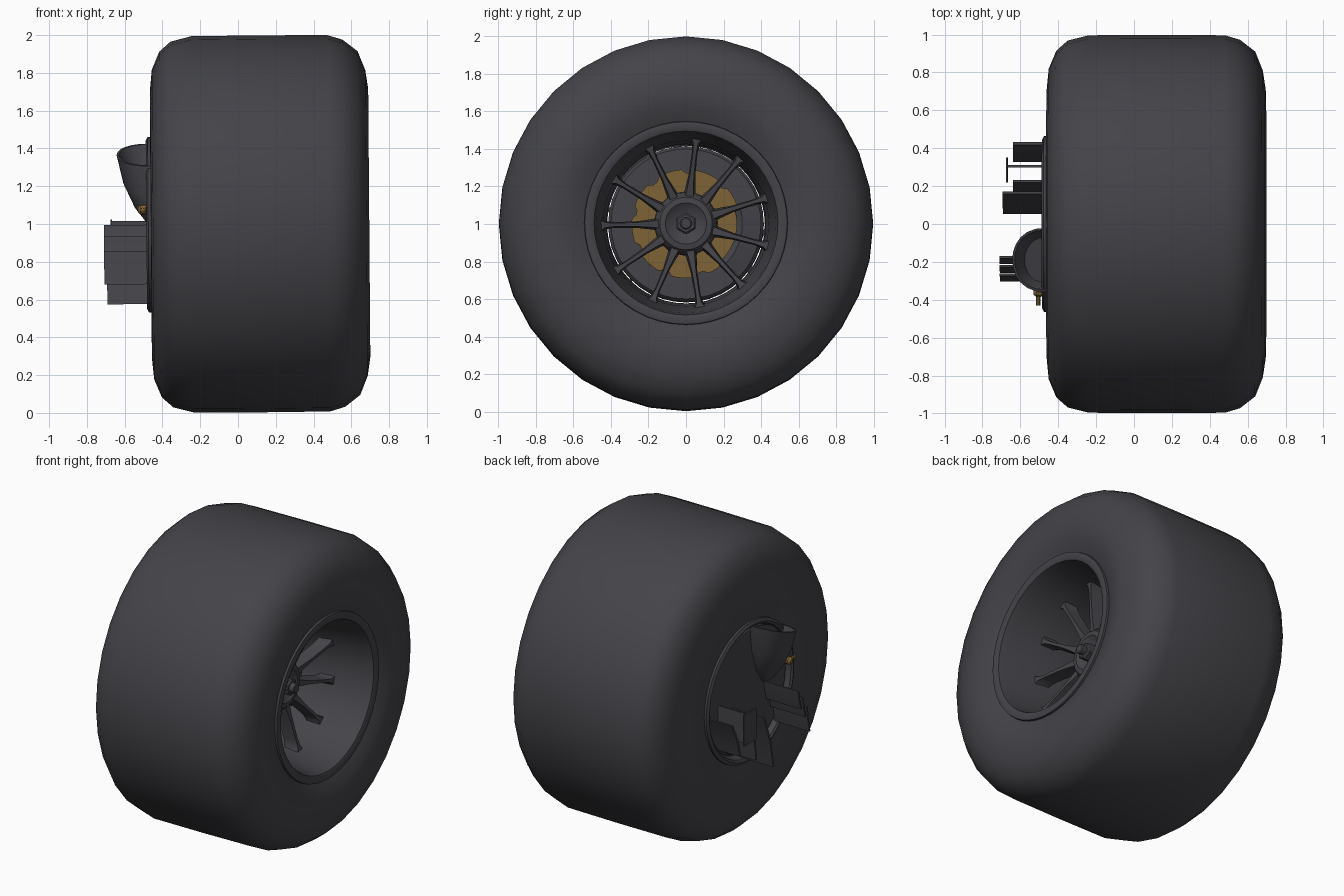
import bpy, bmesh, math
from math import sin, cos, pi, radians
from mathutils import Matrix

if "Cube" in bpy.data.objects:
    bpy.data.objects.remove(bpy.data.objects["Cube"])

AXLE = 1.0      # height of the axle
CAMBER = 0.008  # slight inward lean of the whole wheel


def material(name, rgb):
    m = bpy.data.materials.new(name)
    m.diffuse_color = (*rgb, 1)
    m.use_nodes = True
    m.node_tree.nodes["Principled BSDF"].inputs["Base Color"].default_value = m.diffuse_color
    return m


CHARCOAL = material("charcoal", (0.058, 0.057, 0.066))
GOLD = material("bronze_gold", (0.21, 0.125, 0.036))


def finish(name, bm, mat, angle=35):
    """Turn a bmesh (axle at z = 0) into a leaning, smooth-by-angle object."""
    bmesh.ops.remove_doubles(bm, verts=bm.verts, dist=1e-5)
    bmesh.ops.recalc_face_normals(bm, faces=bm.faces)
    bm.transform(Matrix.Translation((0, 0, AXLE)) @ Matrix.Rotation(-CAMBER, 4, 'Y'))
    me = bpy.data.meshes.new(name)
    bm.to_mesh(me)
    bm.free()
    me.materials.append(mat)
    for p in me.polygons:
        p.use_smooth = True
    me.set_sharp_from_angle(angle=radians(angle))
    ob = bpy.data.objects.new(name, me)
    bpy.context.collection.objects.link(ob)
    return ob


def bridge(bm, rings, closed=False, caps=True):
    """Skin a list of equal-length point rings."""
    vs = [[bm.verts.new(p) for p in r] for r in rings]
    n = len(vs[0])
    pairs = list(zip(vs, vs[1:])) + ([(vs[-1], vs[0])] if closed else [])
    for a, b in pairs:
        for i in range(n):
            j = (i + 1) % n
            bm.faces.new((a[i], a[j], b[j], b[i]))
    if caps and not closed:
        bm.faces.new(vs[0])
        bm.faces.new(vs[-1])


def lathe(name, profile, mat, seg=32, closed=False, angle=35, y=0, z=0):
    """Spin (x, radius) points round the axle direction."""
    bm = bmesh.new()
    rings = [[(x, y + r * sin(2 * pi * i / seg), z + r * cos(2 * pi * i / seg))
              for i in range(seg)] for x, r in profile]
    bridge(bm, rings, closed)
    return finish(name, bm, mat, angle)


def blade(name, x0, x1, line, thick):
    """Thin vane: a (y, z) centre line given thickness, extruded along x."""
    t = thick / 2
    loop = [(y - t, z) for y, z in line] + [(y + t, z) for y, z in reversed(line)]
    bm = bmesh.new()
    bridge(bm, [[(x, y, z) for y, z in loop] for x in (x0, x1)])
    return finish(name, bm, CHARCOAL, 30)


# Tyre: rounded shoulders, soft sidewalls, hollow through the middle
lathe("tyre", [(-0.46, 0.46), (-0.462, 0.60), (-0.46, 0.72), (-0.45, 0.82),
               (-0.41, 0.915), (-0.35, 0.968), (-0.24, 0.996), (0.12, 0.998),
               (0.48, 0.996), (0.56, 0.972), (0.64, 0.91), (0.68, 0.81),
               (0.695, 0.71), (0.685, 0.63), (0.66, 0.565), (0.65, 0.54),
               (0.55, 0.51), (-0.40, 0.46)], CHARCOAL, closed=True, angle=40)

# Rim: outer lip, deep barrel and inner lip
lathe("rim", [(0.64, 0.545), (0.665, 0.54), (0.67, 0.515), (0.66, 0.49), (0.62, 0.48),
              (0.42, 0.455), (0.34, 0.44), (0.10, 0.425), (-0.42, 0.42),
              (-0.475, 0.43), (-0.485, 0.445), (-0.475, 0.465), (-0.44, 0.465),
              (0.30, 0.47), (0.55, 0.515)], CHARCOAL, seg=48, closed=True)

# Brake drum that closes off the inboard side
lathe("brake_drum", [(0.04, 0.03), (0.04, 0.40), (0.02, 0.415), (-0.43, 0.415),
                     (-0.455, 0.40), (-0.455, 0.03)], CHARCOAL, seg=40)

# Hub: dished centre, hexagonal wheel nut and axle pin
lathe("hub", [(0.08, 0.13), (0.24, 0.13), (0.29, 0.17), (0.33, 0.165), (0.36, 0.14),
              (0.365, 0.11), (0.34, 0.075), (0.33, 0.02)], CHARCOAL, seg=33)
lathe("wheel_nut", [(0.32, 0.058), (0.39, 0.058), (0.40, 0.048)], CHARCOAL, seg=6)
lathe("axle_pin", [(0.38, 0.032), (0.43, 0.032), (0.435, 0.025)], CHARCOAL, seg=16)

# Eleven spokes, waisted in the middle and flared where they meet the rim
bm = bmesh.new()
for k in range(11):
    a = radians(7) + 2 * pi * k / 11
    rings = []
    for r, w, front, back in [(0.12, 0.042, 0.345, 0.25), (0.18, 0.028, 0.355, 0.26),
                              (0.26, 0.018, 0.37, 0.28), (0.38, 0.015, 0.39, 0.30),
                              (0.43, 0.022, 0.40, 0.31), (0.452, 0.045, 0.405, 0.315)]:
        rings.append([(x, r * sin(a) + t * cos(a), r * cos(a) - t * sin(a))
                      for x, t in ((front, -w * 0.6), (front, w * 0.6), (back, w), (back, -w))])
    bridge(bm, rings)
finish("spokes", bm, CHARCOAL)

# Brake disc with a notched rim
bm = bmesh.new()
n = 72
rings = []
for x, scale in ((0.10, 0.5), (0.10, 1), (0.16, 1), (0.16, 0.5)):
    rings.append([(x, r * sin(2 * pi * i / n), r * cos(2 * pi * i / n))
                  for i in range(n)
                  for r in [0.15 if scale < 1 else (0.27 if i % 8 < 2 else 0.29)]])
bridge(bm, rings, closed=True)
finish("brake_disc", bm, GOLD, 30)

# Caliper: an arc block gripping the disc
bm = bmesh.new()
rings = []
for i in range(9):
    a = radians(75 + 60 * i / 8)
    rings.append([(x, r * sin(a), r * cos(a))
                  for x, r in ((0.04, 0.27), (0.20, 0.27), (0.22, 0.30), (0.20, 0.40), (0.04, 0.40))])
bridge(bm, rings)
finish("brake_caliper", bm, CHARCOAL)

# Cooling scoop: half-round funnel with a sloping mouth
bm = bmesh.new()


def scoop_ring(z, depth, half, yc, slope):
    pts = []
    for i in range(13):
        a = pi * i / 12
        y = yc + half * cos(a)
        pts.append((-0.455 - depth * sin(a) ** 0.8 if 0 < i < 12 else -0.455,
                    y, z + slope * (y - yc)))
    return pts


bridge(bm, [scoop_ring(0.00, 0.02, 0.05, -0.21, 0),
            scoop_ring(0.09, 0.09, 0.11, -0.20, 0.1),
            scoop_ring(0.22, 0.15, 0.15, -0.19, 0.25),
            scoop_ring(0.37, 0.185, 0.17, -0.19, 0.35),
            scoop_ring(0.37, 0.172, 0.158, -0.19, 0.35),
            scoop_ring(0.26, 0.12, 0.12, -0.19, 0.25)])
finish("cooling_scoop", bm, CHARCOAL, 40)

# Front stack of three slats, stepping down and forward
for i, (y, top, low) in enumerate([(-0.175, 0.00, -0.13), (-0.222, -0.06, -0.20),
                                   (-0.268, -0.14, -0.315)]):
    mid = (top + low) / 2
    blade(f"front_slat_{i + 1}", -0.71, -0.45,
          [(y, top), (y - 0.012, mid), (y - 0.03, low)], 0.012)

# Rear vanes, curved and leaning
for i, (x, y0, z0, y1, z1) in enumerate([(-0.695, 0.165, -0.05, 0.06, -0.42),
                                         (-0.64, 0.225, -0.03, 0.165, -0.35),
                                         (-0.64, 0.425, -0.02, 0.335, -0.26)]):
    ym, zm = y0 * 0.35 + y1 * 0.65, (z0 + z1) / 2
    blade(f"rear_vane_{i + 1}", x, -0.45, [(y0, z0), (ym, zm), (y1, z1)], 0.014)

# Thin bracket with an end plate between the vanes
blade("bracket_arm", -0.67, -0.45, [(0.305, 0.02), (0.305, -0.18)], 0.012)
blade("bracket_end_plate", -0.675, -0.667, [(0.285, 0.03), (0.285, -0.18)], 0.13)

# Small brake line fitting beside the scoop
lathe("brake_line_fitting", [(-0.44, 0.014), (-0.485, 0.014), (-0.487, 0.026),
                             (-0.515, 0.026), (-0.53, 0.014)], GOLD, seg=10, y=-0.36, z=0.08)
bm = bmesh.new()
bridge(bm, [[(-0.505 + 0.011 * cos(pi * i / 4), y, 0.08 + 0.011 * sin(pi * i / 4))
             for i in range(8)] for y in (-0.36, -0.43)])
finish("brake_line_stub", bm, GOLD)
